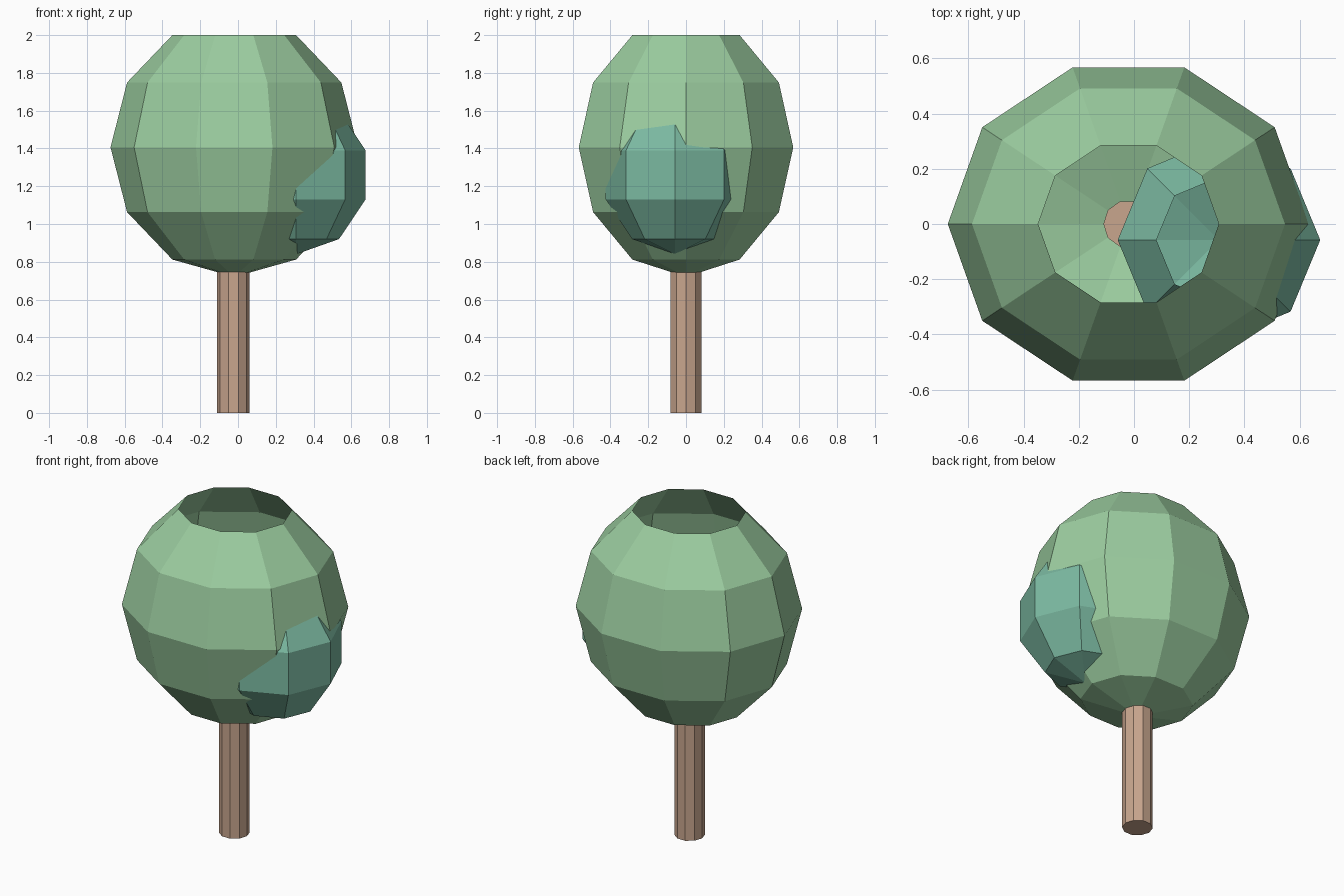
import bpy, bmesh
from math import sin, cos, pi

if "Cube" in bpy.data.objects:
    bpy.data.objects.remove(bpy.data.objects["Cube"])

def material(name, color):
    m = bpy.data.materials.new(name)
    m.diffuse_color = (*color, 1)
    m.use_nodes = True
    m.node_tree.nodes["Principled BSDF"].inputs["Base Color"].default_value = m.diffuse_color
    return m

def lathe(name, center, sides, profile, mat, cap_start=False, cap_end=False):
    """Loft rings of (radius_x, radius_y, z); a zero radius makes a pole."""
    bm = bmesh.new()
    rings = []
    for rx, ry, z in profile:
        n = sides if rx > 1e-6 else 1
        rings.append([bm.verts.new((center[0] + rx * cos(2 * pi * i / sides),
                                    center[1] + ry * sin(2 * pi * i / sides),
                                    center[2] + z)) for i in range(n)])
    for low, high in zip(rings, rings[1:]):
        for i in range(sides):
            j = (i + 1) % sides
            if len(low) == 1:
                bm.faces.new((low[0], high[j], high[i]))
            else:
                bm.faces.new((low[i], low[j], high[j], high[i]))
    if cap_start:
        bm.faces.new(rings[0][::-1])
    if cap_end:
        bm.faces.new(rings[-1])
    mesh = bpy.data.meshes.new(name)
    bm.to_mesh(mesh)
    bm.free()
    mesh.materials.append(mat)
    ob = bpy.data.objects.new(name, mesh)
    bpy.context.collection.objects.link(ob)
    return ob

def open_ball(name, center, radii, sides, bands, mat):
    """Faceted ellipsoid with its top cap left open."""
    rx, ry, rz = radii
    profile = [(0, 0, -rz)]
    for k in range(1, bands):
        a = pi * k / bands
        profile.append((rx * sin(a), ry * sin(a), -rz * cos(a)))
    return lathe(name, center, sides, profile, mat)

green = material("leaf_green", (0.33, 0.61, 0.35))
teal = material("leaf_teal", (0.20, 0.49, 0.36))
brown = material("bark", (0.58, 0.38, 0.27))

# trunk
lathe("trunk", (-0.025, 0, 0), 10, [(0.086, 0.086, 0), (0.086, 0.086, 0.77)],
      brown, cap_start=True, cap_end=True)
# main foliage
open_ball("crown", (-0.02, 0, 1.406), (0.655, 0.597, 0.686), 10, 6, green)
# smaller foliage clump on the right
open_ball("side_clump", (0.308, -0.058, 1.26), (0.386, 0.386, 0.42), 8, 5, teal)
